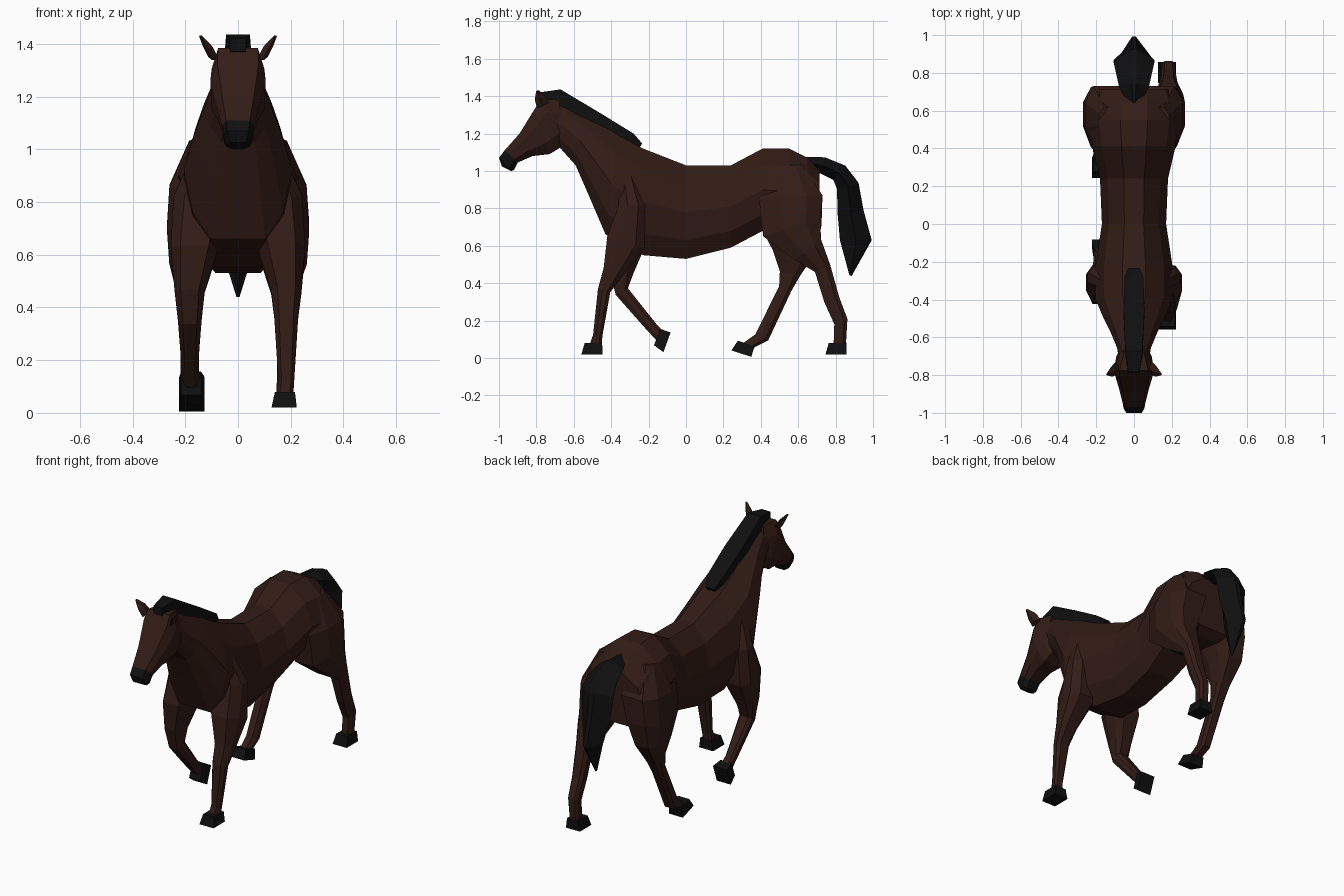
import bpy, bmesh
from math import sin, cos, radians
from mathutils import Vector

if "Cube" in bpy.data.objects:
    bpy.data.objects.remove(bpy.data.objects["Cube"])

def material(name, rgb):
    m = bpy.data.materials.new(name)
    m.diffuse_color = (*rgb, 1)
    m.use_nodes = True
    m.node_tree.nodes["Principled BSDF"].inputs["Base Color"].default_value = m.diffuse_color
    return m

COAT = material("brown_coat", (0.033, 0.0115, 0.008))
BLACK = material("black_hair", (0.005, 0.005, 0.005))

# half cross-sections: (position from first edge to second edge, share of half width)
BARREL = [(0, .3), (.2, .78), (.5, 1), (.8, .84), (1, .5)]
HEAD = [(0, .75), (.3, 1), (.75, .95), (1, .55)]
LIMB = [(0, .6), (.35, 1), (.75, 1), (1, .6)]
HAIR = [(0, .15), (.5, 1), (1, .15)]
BOX = [(0, 1), (1, 1)]

def loft(name, rings, half, mat):
    """Skin over rings (first edge, second edge, half width, x); edges are (y, z)."""
    bm = bmesh.new()
    loops = []
    for a, b, w, x in rings:
        mids = [(Vector(a).lerp(Vector(b), t), s * w) for t, s in half]
        side = [(x + s, *p) for p, s in mids] + [(x - s, *p) for p, s in reversed(mids)]
        loops.append([bm.verts.new(co) for co in side])
    n = len(loops[0])
    for a, b in zip(loops, loops[1:]):
        for i in range(n):
            j = (i + 1) % n
            bm.faces.new((a[i], a[j], b[j], b[i]))
    bm.faces.new(loops[0])
    bm.faces.new(loops[-1])
    bmesh.ops.recalc_face_normals(bm, faces=bm.faces)
    me = bpy.data.meshes.new(name)
    bm.to_mesh(me)
    bm.free()
    me.materials.append(mat)
    bpy.context.collection.objects.link(bpy.data.objects.new(name, me))

def along(path, widths, xs):
    """Rings set square to a path of (y, z, half depth)."""
    pts = [Vector(p[:2]) for p in path]
    rings = []
    for i, p in enumerate(pts):
        t = (pts[min(i + 1, len(pts) - 1)] - pts[max(i - 1, 0)]).normalized()
        n = Vector((t.y, -t.x)) * path[i][2]
        rings.append((p + n, p - n, widths[i], xs[i]))
    return rings

# body: upright rings of (y, top, bottom, half width), then leaning neck rings
trunk = [(.715, 1.0, .68, .21), (.65, 1.07, .65, .235), (.55, 1.12, .66, .24),
         (.41, 1.12, .68, .22), (.24, 1.03, .59, .18), (0, 1.03, .53, .17),
         (-.23, 1.12, .55, .205)]
neck = [((-.36, 1.19), (-.43, .66), .205), ((-.46, 1.25), (-.52, .87), .165),
        ((-.55, 1.30), (-.59, 1.03), .125), ((-.64, 1.36), (-.67, 1.12), .09),
        ((-.72, 1.39), (-.71, 1.14), .08)]
loft("body_and_neck", [((y, t), (y, b), w, 0) for y, t, b, w in trunk]
     + [(*r, 0) for r in neck], BARREL, COAT)

# head, with the muzzle continuing its last ring
head = [((-.68, 1.38), (-.64, 1.16), .07, 0), ((-.775, 1.385), (-.68, 1.12), .10, 0),
        ((-.81, 1.33), (-.73, 1.09), .105, 0), ((-.89, 1.20), (-.82, 1.08), .08, 0),
        ((-.97, 1.11), (-.90, 1.045), .06, 0)]
loft("head", head, HEAD, COAT)
loft("muzzle", [head[-1], ((-1, 1.07), (-.92, 1.005), .055, 0),
                ((-.985, 1.025), (-.935, 1), .04, 0)], HEAD, BLACK)

# ears, leaning outward to a point
for name, s in (("left_ear", -1), ("right_ear", 1)):
    loft(name, along([(-.765, 1.35, .035), (-.78, 1.39, .03), (-.795, 1.43, .007)],
                     [.018, .018, .006], [s * .095, s * .115, s * .142]), HAIR, COAT)

# mane and tail
mane = [(-.785, 1.395, .025), (-.69, 1.39, .05), (-.48, 1.27, .045),
        (-.30, 1.165, .04), (-.245, 1.13, .02)]
loft("mane", along(mane, [.03, .045, .055, .05, .03], [0] * 5), BOX, BLACK)
tail = [(.63, 1.045, .03), (.73, 1.03, .045), (.82, .99, .05), (.865, .92, .06),
        (.88, .78, .07), (.908, .63, .085), (.88, .44, .006)]
loft("tail", along(tail, [.03, .08, .10, .11, .095, .065, .006], [0] * 7), HAIR, BLACK)

# legs: pairs share the upper joints and widths, only the pose below differs
def leg(name, side, path, widths, hoof_y, hoof_z, tilt):
    xs = [side * min(.115 + .025 * i, .183) for i in range(len(path))]
    a = radians(tilt)
    front, down = Vector((-cos(a), -sin(a))), Vector((sin(a), -cos(a)))
    top = Vector((hoof_y, hoof_z))
    sole = top + down * .06 + front * .008
    # pastern ends inside the hoof, square to it
    end = top + down * .01 - front * .012
    rings = along(path, widths, xs)
    rings.append((end + front * .033, end - front * .033, .032, side * .178))
    loft(name + "_leg", rings, LIMB, COAT)
    loft(name + "_hoof", [(top + front * .047, top - front * .047, .038, side * .178),
                          (sole + front * .056, sole - front * .056, .048, side * .175)],
         BOX, BLACK)

shoulder = [(-.325, 1.0, .045), (-.29, .82, .07), (-.32, .62, .105)]
front_w = [.05, .105, .09, .057, .045, .03]
leg("front_right", 1, shoulder + [(-.39, .46, .055), (-.438, .36, .034),
    (-.472, .12, .025)], front_w, -.495, .08, 0)
leg("front_left", -1, shoulder + [(-.345, .46, .065), (-.343, .355, .037),
    (-.185, .167, .03)], front_w, -.155, .112, 70)

haunch = [(.545, 1.03, .075), (.56, .86, .17), (.565, .70, .16)]
hind_w = [.07, .12, .105, .078, .047, .038, .034]
leg("hind_right", 1, haunch + [(.65, .58, .09), (.73, .48, .045), (.78, .31, .042),
    (.828, .195, .038)], hind_w, .81, .08, 0)
leg("hind_left", -1, haunch + [(.58, .57, .115), (.555, .45, .055), (.53, .37, .035),
    (.405, .11, .038)], hind_w, .322, .078, -18)
